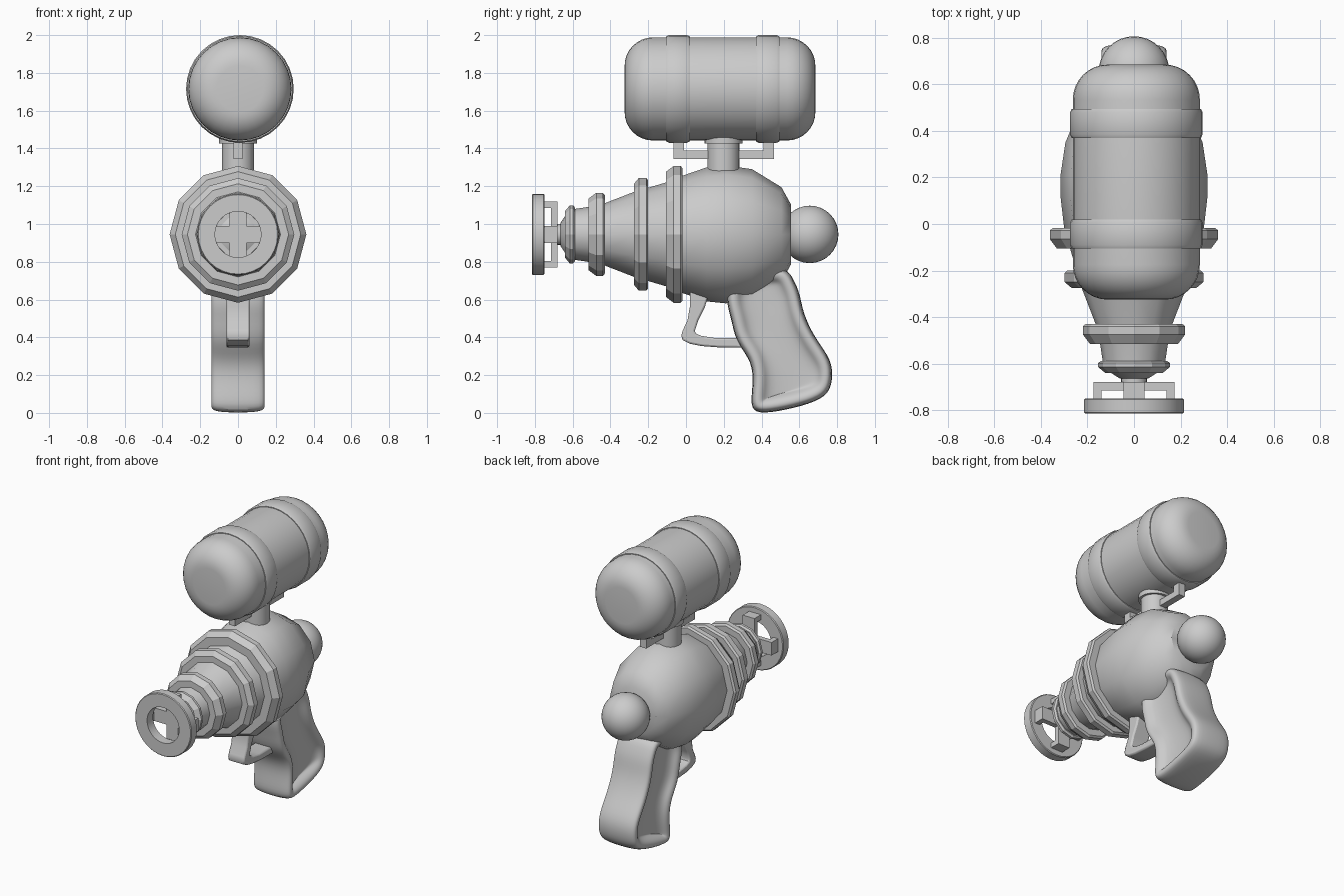
import bpy, bmesh, math
from mathutils import Vector, Matrix

if "Cube" in bpy.data.objects:
    bpy.data.objects.remove(bpy.data.objects["Cube"])

AXIS_Z = 0.945      # barrel axis height
TANK_X, TANK_Z = 0.01, 1.715


def finish(name, bm, smooth=None):
    bmesh.ops.remove_doubles(bm, verts=bm.verts, dist=1e-5)
    bmesh.ops.recalc_face_normals(bm, faces=bm.faces)
    me = bpy.data.meshes.new(name)
    bm.to_mesh(me)
    bm.free()
    ob = bpy.data.objects.new(name, me)
    bpy.context.collection.objects.link(ob)
    if smooth:
        bpy.ops.object.select_all(action='DESELECT')
        ob.select_set(True)
        bpy.context.view_layer.objects.active = ob
        bpy.ops.object.shade_smooth_by_angle(angle=math.radians(smooth))
    return ob


def bridge(bm, a, b):
    n = len(a)
    for i in range(n):
        j = (i + 1) % n
        vs = list(dict.fromkeys((a[i], a[j], b[j], b[i])))
        if len(vs) > 2:
            bm.faces.new(vs)


def revolve(name, profile, n, cx=0, cz=AXIS_Z, closed=False, smooth=None):
    """Spin (y, radius[, x radius]) points around a y axis."""
    bm = bmesh.new()
    loops = []
    for p in profile:
        y, r, rx = p[0], p[1], p[-1]
        if r == 0:
            loops.append([bm.verts.new((cx, y, cz))] * n)
        else:
            loops.append([bm.verts.new((cx + rx * math.cos(t), y, cz + r * math.sin(t)))
                          for t in (math.tau * k / n for k in range(n))])
    for a, b in zip(loops, loops[1:]):
        bridge(bm, a, b)
    if closed:
        bridge(bm, loops[-1], loops[0])
    return finish(name, bm, smooth)


def box(name, lo, hi, rot=0):
    """Box between two corners, turned about the barrel axis."""
    bm = bmesh.new()
    lo, hi = Vector(lo), Vector(hi)
    bmesh.ops.create_cube(bm, size=1)
    size = hi - lo
    bmesh.ops.scale(bm, vec=size, verts=bm.verts)
    bmesh.ops.translate(bm, vec=(lo + hi) / 2, verts=bm.verts)
    if rot:
        bmesh.ops.rotate(bm, cent=(0, 0, AXIS_Z), verts=bm.verts,
                         matrix=Matrix.Rotation(rot, 3, 'Y'))
    return finish(name, bm)


def post(name, y, z0, z1, r):
    bm = bmesh.new()
    bmesh.ops.create_cone(bm, cap_ends=True, segments=24, radius1=r, radius2=r, depth=z1 - z0,
                          matrix=Matrix.Translation((0, y, (z0 + z1) / 2)))
    return finish(name, bm, 40)


def inset(pts, d):
    """Mitred inward offset of a counter-clockwise (y, z) outline."""
    out, n = [], len(pts)
    for i in range(n):
        p, a, b = (Vector(pts[k % n]) for k in (i, i - 1, i + 1))
        n1, n2 = (Vector((-e.y, e.x)).normalized() for e in (p - a, b - p))
        m = (n1 + n2).normalized()
        out.append(p + m * d / max(m.dot(n1), 0.6))
    return out


# main body
revolve("body", [(-.665, 0), (-.665, .06), (-.62, .13), (-.52, .145), (-.43, .165), (-.275, .225),
                 (-.105, .275), (-.02, .31, .30), (.11, .355, .315), (.21, .365, .316),
                 (.35, .345, .295), (.505, .25, .23), (.555, .16), (.555, 0)], 12, smooth=35)

# stepped rings along the barrel: front, chamfer end, back, radius
for i, (y0, y1, y2, r) in enumerate([(-.64, -.615, -.588, .154), (-.515, -.475, -.43, .22),
                                     (-.275, -.25, -.2, .298), (-.105, -.065, -.018, .362)]):
    revolve(f"barrel_ring_{i + 1}", [(y0, r - .1), (y0, r - .03), (y1, r), (y2 - .01, r),
                                     (y2, r - .012), (y2, r - .1)], 12, closed=True)

# rear ball
bm = bmesh.new()
bmesh.ops.create_uvsphere(bm, u_segments=32, v_segments=16, radius=.152,
                          matrix=Matrix.Translation((0, .655, AXIS_Z)))
finish("rear_ball", bm, 60)

# muzzle disc, hub and four L brackets
revolve("muzzle_disc", [(-.815, .122), (-.815, .21), (-.81, .215), (-.755, .215), (-.75, .21),
                        (-.75, .122)], 32, closed=True, smooth=35)
revolve("muzzle_hub", [(-.715, 0), (-.715, .055), (-.64, .055), (-.64, 0)], 24, smooth=35)
for k in range(4):
    a = k * math.pi / 2
    box(f"bracket_leg_{k}", (-.045, -.76, AXIS_Z + .14), (.045, -.68, AXIS_Z + .175), a)
    box(f"bracket_spoke_{k}", (-.045, -.715, AXIS_Z + .03), (.045, -.68, AXIS_Z + .175), a)

# tank with rounded ends and two bands
y0, y1, R, c = -.325, .685, .273, .15
arc = [(c * (1 - math.cos(t)), R - c + c * math.sin(t)) for t in (math.pi / 16 * k for k in range(9))]
revolve("tank", [(y0, 0)] + [(y0 + d, r) for d, r in arc] + [(y1 - d, r) for d, r in reversed(arc)]
        + [(y1, 0)], 32, TANK_X, TANK_Z, smooth=35)
for i, y in enumerate((-.105, .37)):
    revolve(f"tank_band_{i + 1}", [(y, .25), (y, .278), (y + .015, .285), (y + .11, .285),
                                   (y + .125, .278), (y + .125, .25)], 32, TANK_X, TANK_Z,
            closed=True, smooth=35)

# tank mount
post("tank_post", .198, 1.26, 1.45, .085)
post("tank_post_collar", .198, 1.425, 1.47, .10)
box("tank_bar", (-.023, -.065, 1.345), (.023, .465, 1.388))
for i, y in enumerate((-.065, .41)):
    box(f"tank_bar_leg_{i + 1}", (-.023, y, 1.345), (.023, y + .055, 1.455))

# grip: outline with raised rim and sunken side panels
front = [(.24, .76), (.205, .60), (.24, .50), (.26, .38), (.335, .29), (.357, .20), (.345, .09),
         (.345, .005), (.43, -.005)]
back = [(.62, .035), (.75, .085), (.778, .17), (.775, .28), (.68, .40), (.62, .53), (.605, .63),
        (.57, .71), (.52, .79)]
outline = front + back
bm = bmesh.new()
half = [(.09, .09), (.065, .135), (.025, .146), (0, .115)]
loops = [[bm.verts.new((s * x, p[0], p[1])) for p in inset(outline, d)]
         for s, seq in ((-1, half), (1, half[::-1])) for d, x in seq]
for a, b in zip(loops, loops[1:]):
    bridge(bm, a, b)
for lp in (loops[0], loops[-1]):
    for i in range(8):
        bm.faces.new((lp[i], lp[i + 1], lp[16 - i], lp[17 - i]))
grip = finish("grip", bm, 80)
grip.modifiers.new("smooth", 'SUBSURF').levels = 2
grip.modifiers["smooth"].render_levels = 2

# trigger guard
guard = [(.02, .66), (.02, .56), (.008, .49), (-.018, .435), (-.025, .41), (-.018, .385), (.02, .366),
         (.08, .354), (.17, .347), (.30, .345), (.30, .395), (.15, .397), (.08, .408), (.052, .42),
         (.047, .435), (.065, .49), (.10, .56), (.13, .66)]
bm = bmesh.new()
sides = [[bm.verts.new((x, y, z)) for y, z in guard] for x in (-.062, .062)]
bridge(bm, *sides)
for s in sides:
    bm.faces.new(s)
ob = finish("trigger_guard", bm, 45)
bev = ob.modifiers.new("bevel", 'BEVEL')
bev.width, bev.segments, bev.angle_limit = .01, 2, math.radians(50)
